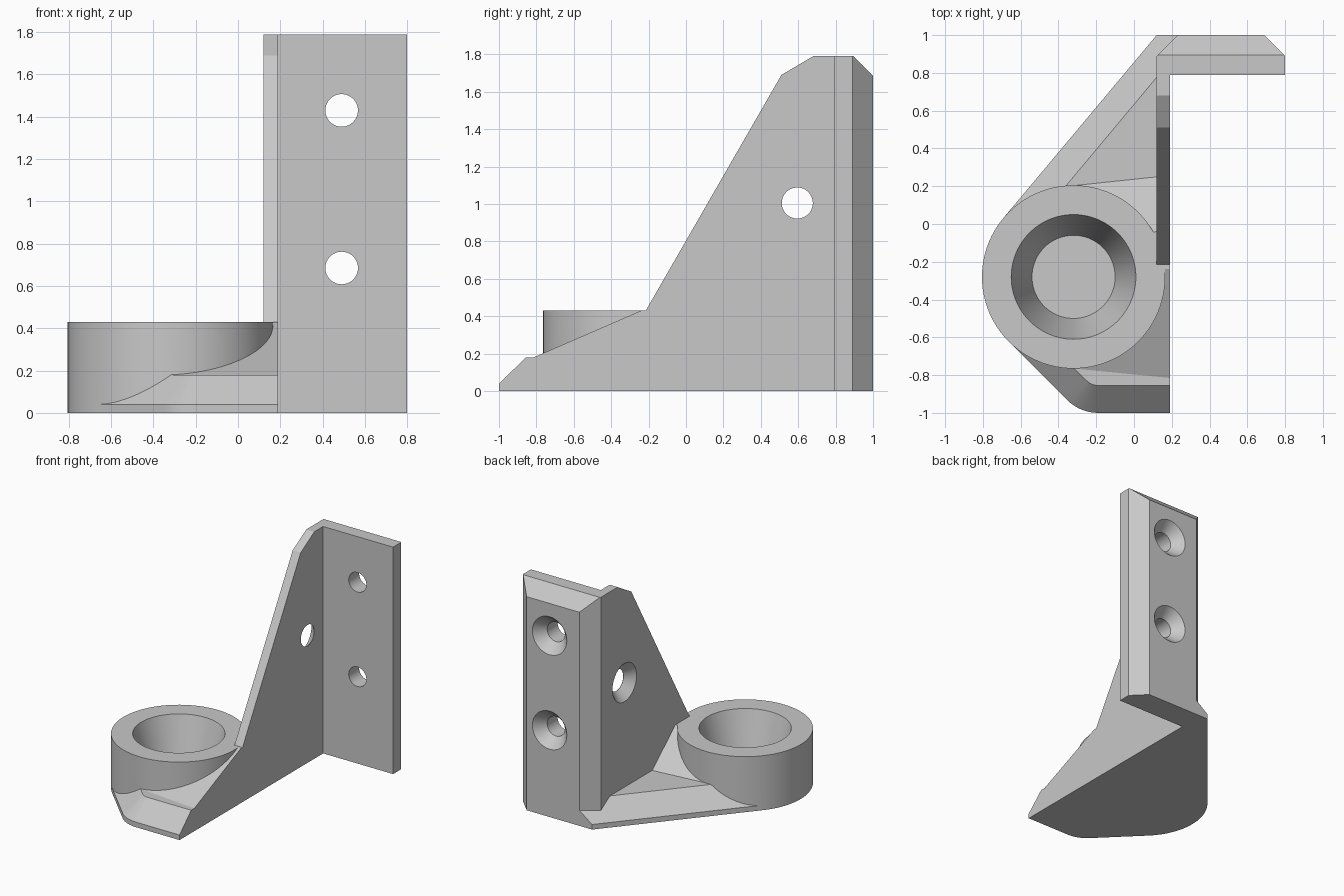
import bpy, bmesh, math
from mathutils import Vector

if "Cube" in bpy.data.objects:
    bpy.data.objects.remove(bpy.data.objects["Cube"])

grey = bpy.data.materials.new("light grey")
grey.diffuse_color = (0.58, 0.58, 0.58, 1)
grey.use_nodes = True
grey.node_tree.nodes["Principled BSDF"].inputs["Base Color"].default_value = grey.diffuse_color

RX, RY, RR = -0.32, -0.28, 0.485      # ring centre and radius
TOP, DECK, LIP = 0.43, 0.18, 0.04     # ring top, deck height, rim height
WALL_L, WALL_R = 0.12, 0.19


def make(name, bm):
    bmesh.ops.recalc_face_normals(bm, faces=bm.faces)
    me = bpy.data.meshes.new(name)
    bm.to_mesh(me)
    bm.free()
    me.materials.append(grey)
    ob = bpy.data.objects.new(name, me)
    bpy.context.collection.objects.link(ob)
    return ob


def loft(name, rings):
    """Solid skinned through loops that share a point count."""
    bm = bmesh.new()
    loops = [[bm.verts.new(p) for p in r] for r in rings]
    n = len(loops[0])
    for a, b in zip(loops, loops[1:]):
        for i in range(n):
            j = (i + 1) % n
            bm.faces.new((a[i], a[j], b[j], b[i]))
    bm.faces.new(loops[0][::-1])
    bm.faces.new(loops[-1])
    bmesh.ops.remove_doubles(bm, verts=bm.verts, dist=1e-5)
    return make(name, bm)


def level(pts, z):
    return [(x, y, z) for x, y in pts]


def turned(name, origin, axis, profile, n=64):
    """Round solid from (distance along axis, radius) pairs."""
    q = Vector((0, 0, 1)).rotation_difference(Vector(axis))
    o = Vector(origin)
    return loft(name, [[o + q @ Vector((r * math.cos(2 * math.pi * i / n),
                                        r * math.sin(2 * math.pi * i / n), d))
                        for i in range(n)] for d, r in profile])


def combine(body, other, op):
    m = body.modifiers.new(op, 'BOOLEAN')
    m.operation, m.object, m.solver = op, other, 'EXACT'
    bpy.context.view_layer.objects.active = body
    bpy.ops.object.modifier_apply(modifier=m.name)
    bpy.data.objects.remove(other)


# base: thin upright rim, then a bevel up to the deck
low, high = [(WALL_R, -1)], [(WALL_R, -0.855)]
for i in range(9):
    a = math.radians(-90 - 45 * i / 8)
    for pts, r in ((low, 0.23), (high, 0.085)):
        pts.append((-0.19 + r * math.cos(a), -0.77 + r * math.sin(a)))
low += [(-0.66, -0.626), (-0.692, 0.031), (0.12, 1), (0.31, 1), (0.31, 0.85), (WALL_R, 0.85)]
high += [(-0.5575, -0.5235), (-0.581, -0.062), (0.307, 1), (0.31, 1), (0.31, 0.85), (WALL_R, 0.85)]
bracket = loft("bracket", [level(low, 0), level(low, LIP), level(high, DECK)])

# back plate with bevelled rear edges
foot = [(0.12, 0.79), (0.8, 0.79), (0.8, 0.89), (0.69, 1), (0.23, 1), (0.12, 0.89)]
plate = loft("back_plate", [level(foot, 0), level(foot, 1.79)])
bm = bmesh.new()
bm.from_mesh(plate.data)
cut = bmesh.ops.bisect_plane(bm, geom=bm.verts[:] + bm.edges[:] + bm.faces[:],
                             plane_co=(0, 0.895, 1.79), plane_no=(0, 1, 1), clear_outer=True)
bmesh.ops.holes_fill(bm, edges=[e for e in bm.edges if e.is_boundary])
bmesh.ops.recalc_face_normals(bm, faces=bm.faces)
bm.to_mesh(plate.data)
bm.free()
combine(bracket, plate, 'UNION')

# side wall
side = [(-0.215, 0), (-0.215, TOP), (0.51, 1.69), (0.68, 1.79), (0.86, 1.79), (0.86, 0)]
combine(bracket, loft("side_wall", [[(x, y, z) for y, z in side] for x in (WALL_L, WALL_R)]), 'UNION')

# sloped fillet block between ring and wall
skirt = [(-0.32, -0.765), (WALL_R, -0.815), (WALL_R, 0.257), (-0.32, 0.203)]
crown = [(-0.32, -0.19), (WALL_R, -0.24), (WALL_R, -0.033), (-0.32, -0.087)]
combine(bracket, loft("ring_block", [level(skirt, 0), level(skirt, DECK), level(crown, TOP)]), 'UNION')

# ring with a tapered blind socket
combine(bracket, turned("ring", (RX, RY, 0), (0, 0, 1), [(0, RR), (TOP, RR)], 96), 'UNION')
combine(bracket, turned("socket", (RX, RY, 0), (0, 0, 1),
                        [(0.05, 0.22), (TOP, 0.33), (0.6, 0.33)], 96), 'DIFFERENCE')

# countersunk screw holes, two in the plate and one in the wall
for z in (0.685, 1.43):
    combine(bracket, turned("plate_hole", (0.49, 1, z), (0, -1, 0),
                            [(-0.1, 0.15), (0, 0.15), (0.08, 0.077), (0.4, 0.077)]), 'DIFFERENCE')
combine(bracket, turned("wall_hole", (WALL_L, 0.595, 1.005), (1, 0, 0),
                        [(-0.1, 0.15), (0, 0.15), (0.068, 0.083), (0.2, 0.083)]), 'DIFFERENCE')

# smooth the round surfaces, keep edges crisp
for o in bpy.context.selected_objects:
    o.select_set(False)
bracket.select_set(True)
bpy.context.view_layer.objects.active = bracket
bpy.ops.object.shade_smooth_by_angle(angle=math.radians(20))
